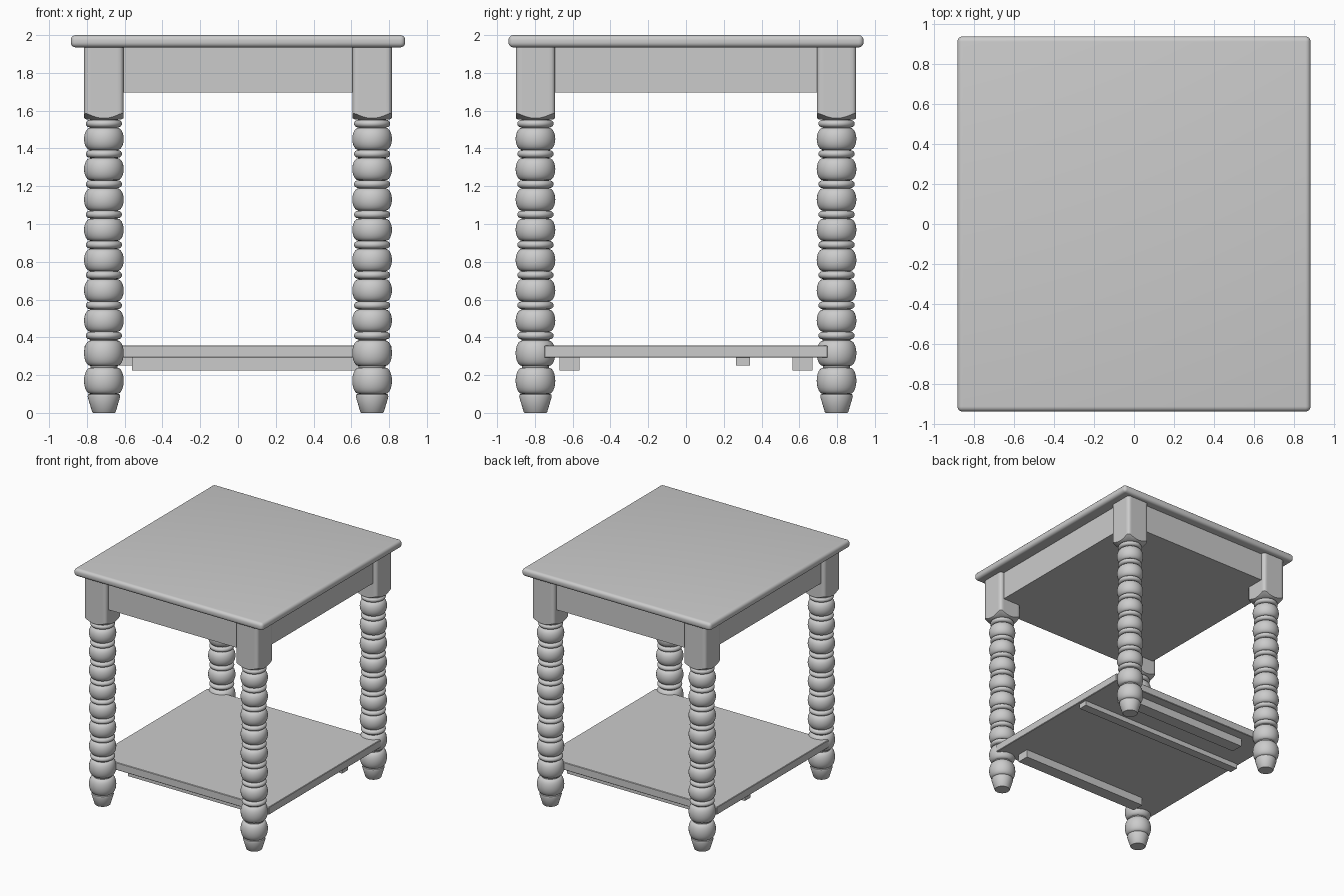
import bpy, bmesh, math

if "Cube" in bpy.data.objects:
    bpy.data.objects.remove(bpy.data.objects["Cube"])

grey = bpy.data.materials.new("painted_grey")
grey.diffuse_color = (0.6, 0.6, 0.6, 1)
grey.use_nodes = True
grey.node_tree.nodes["Principled BSDF"].inputs["Base Color"].default_value = grey.diffuse_color


def add_object(name, bm, smooth=True):
    bmesh.ops.recalc_face_normals(bm, faces=bm.faces)
    me = bpy.data.meshes.new(name)
    bm.to_mesh(me)
    bm.free()
    me.materials.append(grey)
    ob = bpy.data.objects.new(name, me)
    bpy.context.collection.objects.link(ob)
    if smooth:
        bpy.ops.object.select_all(action='DESELECT')
        ob.select_set(True)
        bpy.context.view_layer.objects.active = ob
        bpy.ops.object.shade_smooth_by_angle(angle=math.radians(35))
    return ob


def box(name, x0, x1, y0, y1, z0, z1, bevel=0.0, segments=1):
    bm = bmesh.new()
    bmesh.ops.create_cube(bm, size=1)
    for v in bm.verts:
        v.co = ((x0 + x1) / 2 + v.co.x * (x1 - x0),
                (y0 + y1) / 2 + v.co.y * (y1 - y0),
                (z0 + z1) / 2 + v.co.z * (z1 - z0))
    if bevel:
        bmesh.ops.bevel(bm, geom=bm.edges[:], offset=bevel, segments=segments,
                        profile=0.5, affect='EDGES')
    return add_object(name, bm, bevel > 0)


def skin(bm, rings):
    """Join rings of points into a closed, capped tube."""
    loops = [[bm.verts.new(p) for p in ring] for ring in rings]
    n = len(loops[0])
    for a, b in zip(loops, loops[1:]):
        for i in range(n):
            j = (i + 1) % n
            bm.faces.new((a[i], a[j], b[j], b[i]))
    bm.faces.new(loops[0][::-1])
    bm.faces.new(loops[-1])


def bulge(z, half, r_in, r_out, steps):
    return [(r_in + (r_out - r_in) * math.sin(math.pi * k / steps),
             z - half * math.cos(math.pi * k / steps)) for k in range(steps + 1)]


# Turned part of a leg: tapered foot, then balls separated by thin rings
profile = [(0.058, 0.0), (0.062, 0.004), (0.086, 0.085), (0.084, 0.097), (0.078, 0.1)]
profile += bulge(0.170, 0.069, 0.072, 0.105, 12)
profile += bulge(0.316, 0.067, 0.072, 0.105, 12)
for i in range(2, 10):
    z = 0.168 + 0.1603 * i
    profile += bulge(z - 0.0795, 0.02, 0.074, 0.096, 8)
    if i < 9:
        profile += bulge(z, 0.0585, 0.072, 0.105, 12)
profile.append((0.075, 1.57))

N = 48
bm = bmesh.new()
skin(bm, [[(r * math.cos(2 * math.pi * k / N), r * math.sin(2 * math.pi * k / N), z)
           for k in range(N)] for r, z in profile])

# Square leg block with chamfered corners and a conical lower end
H = 0.104
low, edge, high = [], [], []
for k in range(64):
    a = 2 * math.pi * k / 64
    c, s = math.cos(a), math.sin(a)
    r = min(H / max(abs(c), abs(s)), (2 * H - 0.014) / (abs(c) + abs(s)))
    low.append((0.09 * c, 0.09 * s, 1.552))
    edge.append((r * c, r * s, 1.56 + 0.75 * (r - H)))
    high.append((r * c, r * s, 1.94))
skin(bm, [low, edge, high])
leg = add_object("front_left_leg", bm)
leg.location = (-0.71, -0.797, 0)
for name, x, y in (("front_right_leg", 0.71, -0.797),
                   ("back_left_leg", -0.71, 0.797),
                   ("back_right_leg", 0.71, 0.797)):
    ob = bpy.data.objects.new(name, leg.data)
    ob.location = (x, y, 0)
    bpy.context.collection.objects.link(ob)

# Top and the closed apron box below it
box("table_top", -0.885, 0.885, -0.94, 0.94, 1.935, 2.0, 0.026, 5)
box("apron", -0.78, 0.78, -0.865, 0.865, 1.695, 1.937)

# Lower shelf with its supporting battens
box("shelf", -0.812, 0.812, -0.75, 0.75, 0.292, 0.357, 0.004, 1)
box("front_batten", -0.56, 0.645, -0.67, -0.565, 0.225, 0.294)
box("back_batten", -0.56, 0.645, 0.565, 0.67, 0.225, 0.294)
box("middle_batten", -0.79, 0.79, 0.265, 0.34, 0.25, 0.294)
